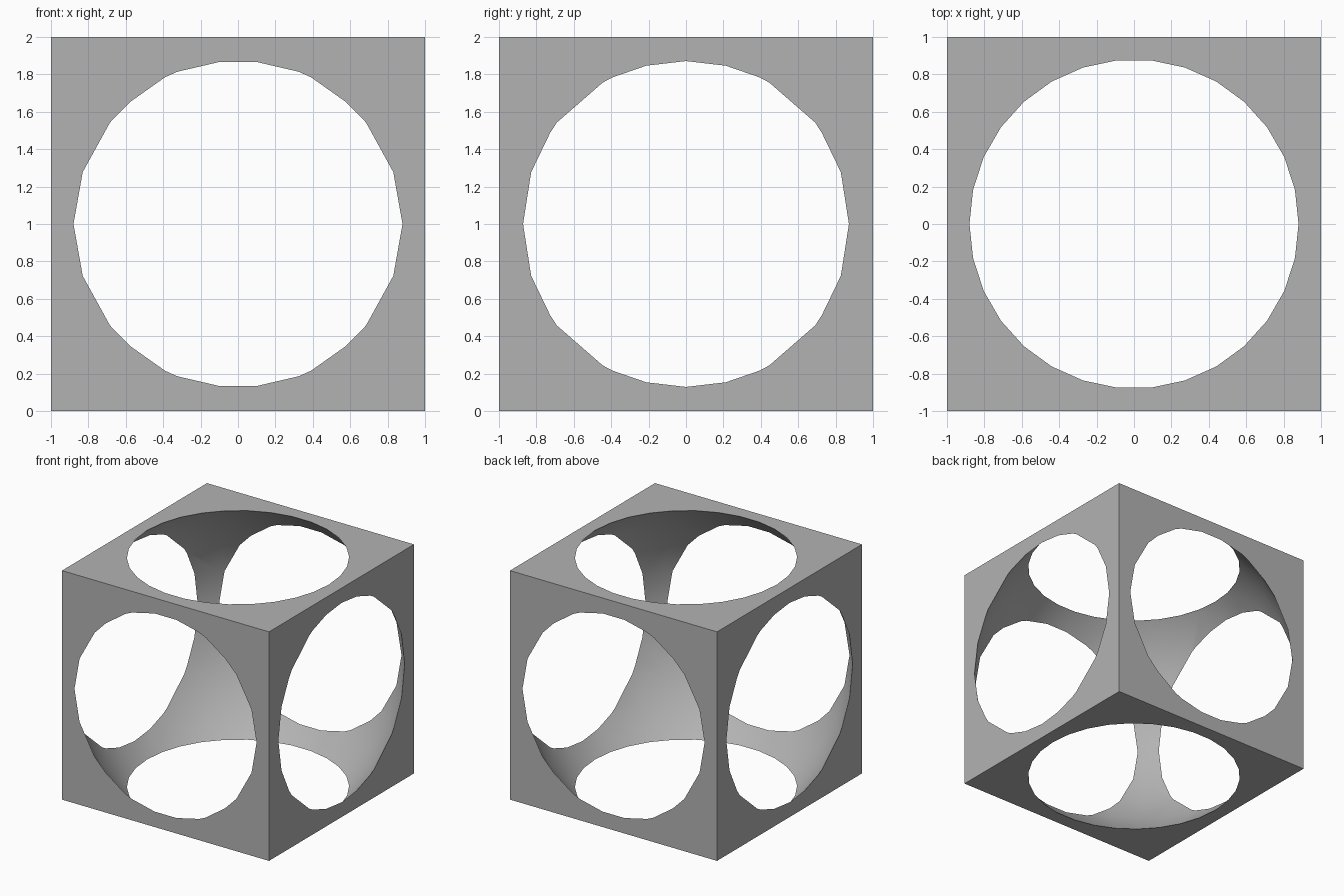
import bpy, bmesh
from math import radians, sin, cos, tau
from mathutils import Vector

if "Cube" in bpy.data.objects:
    bpy.data.objects.remove(bpy.data.objects["Cube"])

SEGMENTS = 30
STEP = 360 / SEGMENTS
RADIUS = 4 / 3
CENTRE = Vector((0, 0, 1))

grey = bpy.data.materials.new("plain grey")
grey.use_nodes = True
colour = (0.45, 0.45, 0.45, 1)
grey.diffuse_color = colour
grey.node_tree.nodes["Principled BSDF"].inputs["Base Color"].default_value = colour


def add_object(name, bm):
    bmesh.ops.recalc_face_normals(bm, faces=bm.faces)
    mesh = bpy.data.meshes.new(name)
    bm.to_mesh(mesh)
    bm.free()
    mesh.materials.append(grey)
    obj = bpy.data.objects.new(name, mesh)
    obj.location = CENTRE
    bpy.context.collection.objects.link(obj)
    return obj


# Solid block
bm = bmesh.new()
bmesh.ops.create_cube(bm, size=2)
frame = add_object("hollow_cube_frame", bm)

# Faceted ball: an arc with a ring on the equator, spun around z, flat at the poles
bm = bmesh.new()
arc = []
for i in range(-7, 8):
    lat = radians(i * STEP)
    arc.append(bm.verts.new((RADIUS * cos(lat), 0, RADIUS * sin(lat))))
edges = [bm.edges.new(pair) for pair in zip(arc, arc[1:])]
bmesh.ops.spin(bm, geom=arc + edges, axis=(0, 0, 1), cent=(0, 0, 0),
               angle=tau, steps=SEGMENTS)
bmesh.ops.remove_doubles(bm, verts=bm.verts, dist=0.0001)
bmesh.ops.holes_fill(bm, edges=[e for e in bm.edges if e.is_boundary], sides=0)
ball = add_object("ball_cutter", bm)
ball.hide_render = True

# Carve the ball out of the block, opening a round window in every side
cut = frame.modifiers.new("round hollow", 'BOOLEAN')
cut.operation = 'DIFFERENCE'
cut.solver = 'EXACT'
cut.object = ball
bpy.ops.object.select_all(action='DESELECT')
frame.select_set(True)
bpy.context.view_layer.objects.active = frame
bpy.ops.object.modifier_apply(modifier=cut.name)
bpy.data.objects.remove(ball)

# Soft hollow, crisp outer edges
bpy.ops.object.shade_smooth_by_angle(angle=radians(30))
